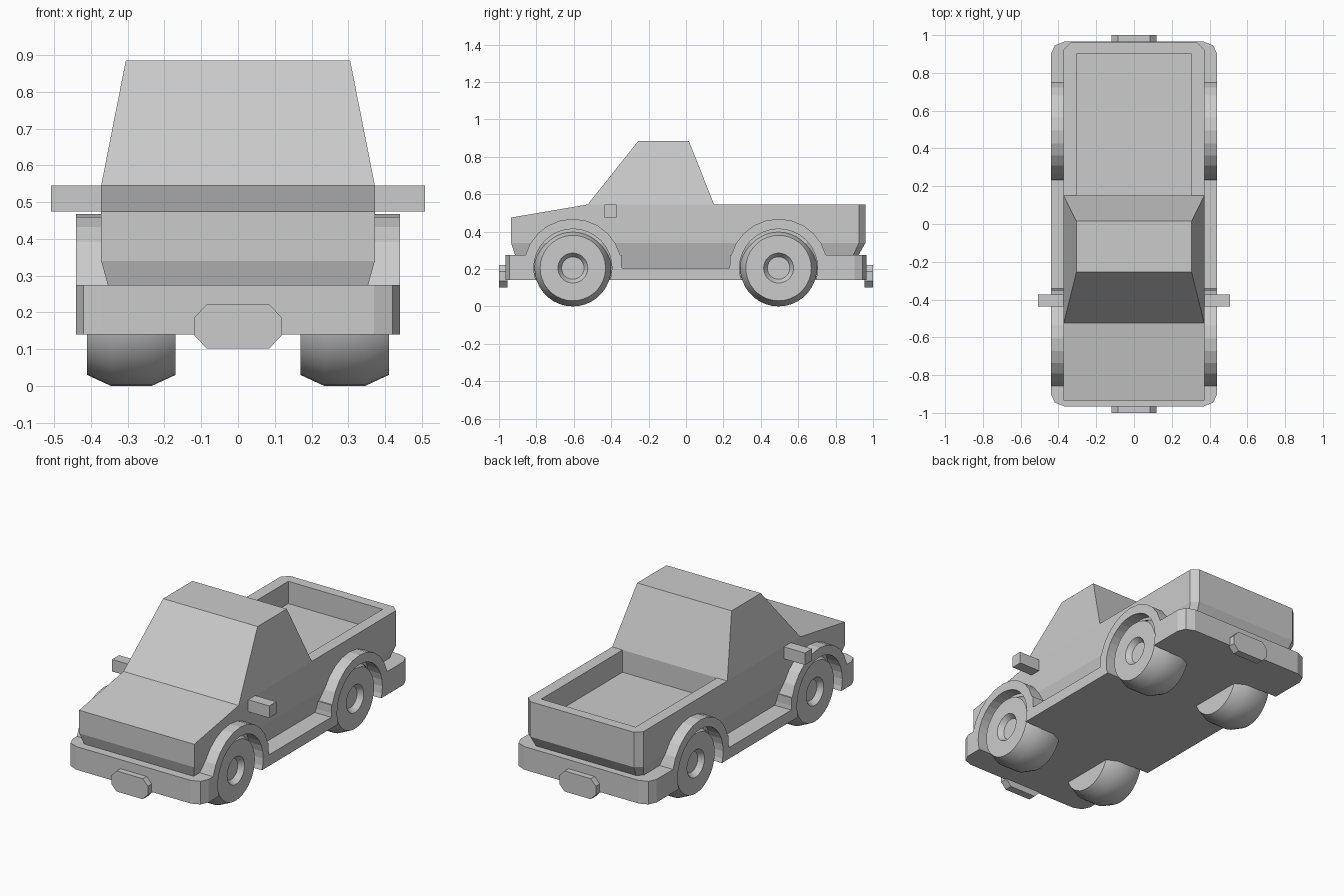
import bpy, bmesh
from math import sin, cos, pi, radians

if "Cube" in bpy.data.objects:
    bpy.data.objects.remove(bpy.data.objects["Cube"])

grey = bpy.data.materials.new("plain_grey")
grey.use_nodes = True
grey.diffuse_color = (0.6, 0.6, 0.6, 1)
grey.node_tree.nodes["Principled BSDF"].inputs["Base Color"].default_value = (0.6, 0.6, 0.6, 1)


def finish(name, bm):
    """Turn a bmesh into a named grey object."""
    bmesh.ops.recalc_face_normals(bm, faces=bm.faces)
    mesh = bpy.data.meshes.new(name)
    bm.to_mesh(mesh)
    bm.free()
    mesh.materials.append(grey)
    obj = bpy.data.objects.new(name, mesh)
    bpy.context.collection.objects.link(obj)
    return obj


def hull(name, half_points):
    """Convex solid from points on one side, mirrored across x = 0."""
    bm = bmesh.new()
    for x, y, z in half_points:
        for side in (-1, 1):
            bm.verts.new((side * x, y, z))
    result = bmesh.ops.convex_hull(bm, input=bm.verts)
    loose = {g for g in result["geom_interior"] if isinstance(g, bmesh.types.BMVert)}
    bmesh.ops.delete(bm, geom=list(loose), context="VERTS")
    bmesh.ops.dissolve_limit(bm, angle_limit=radians(1), verts=bm.verts, edges=bm.edges)
    return finish(name, bm)


def prism(name, outline, offset):
    """Extrude a closed outline of 3D points by an offset vector."""
    bm = bmesh.new()
    face = bm.faces.new([bm.verts.new(p) for p in outline])
    new = bmesh.ops.extrude_face_region(bm, geom=[face])["geom"]
    bmesh.ops.translate(bm, vec=offset, verts=[v for v in new if isinstance(v, bmesh.types.BMVert)])
    return finish(name, bm)


def box(name, x0, x1, y0, y1, z0, z1):
    return prism(name, [(x0, y0, z0), (x1, y0, z0), (x1, y1, z0), (x0, y1, z0)], (0, 0, z1 - z0))


def arc(cy, cz, radius, steps, start=0, end=pi):
    span = [start + (end - start) * i / steps for i in range(steps + 1)]
    return [(cy + radius * cos(a), cz + radius * sin(a)) for a in span]


def cut(target, cutter):
    cutter.hide_render = True
    mod = target.modifiers.new("cut", "BOOLEAN")
    mod.operation, mod.solver, mod.object = "DIFFERENCE", "EXACT", cutter
    bpy.context.view_layer.objects.active = target
    bpy.ops.object.modifier_apply(modifier=mod.name)
    bpy.data.objects.remove(cutter)


AXLES = {"front": -0.605, "rear": 0.495}
HUB_Z = 0.205
WIDE, BODY = 0.44, 0.372

# Upper body: hood, sides and bevelled tail, tapering in below the waist
body = hull("body", [
    (BODY, -0.935, 0.475), (BODY, -0.525, 0.545), (BODY, -0.935, 0.34),
    (BODY, 0.925, 0.545), (0.335, 0.96, 0.545),
    (BODY, 0.925, 0.34), (0.335, 0.96, 0.34),
    (0.333, -0.89, 0.2), (0.333, 0.86, 0.2), (0.31, 0.88, 0.2)])

# Open cargo bed
cut(body, box("bed_cutter", -0.305, 0.305, 0.15, 0.9, 0.415, 0.7))

# Cabin
hull("cabin", [(BODY, -0.525, 0.545), (BODY, 0.15, 0.545),
               (0.305, -0.255, 0.885), (0.305, 0.015, 0.885)])

# Chassis with rounded bumper ends
corner = [(WIDE, 0.9), (0.42, 0.945), (0.37, 0.965)]
plan = corner + [(-x, y) for x, y in reversed(corner)]
plan += [(-x, -y) for x, y in plan]
chassis = prism("chassis", [(x, y, 0.14) for x, y in plan], (0, 0, 0.135))
for side in (-1, 1):
    # lowered sill between the wheels
    inner, outer = sorted((side * 0.32, side * 0.5))
    cut(chassis, box("sill_cutter", inner, outer, -0.345, 0.235, 0.205, 0.4))
    for cy in AXLES.values():
        ring = arc(cy, HUB_Z, 0.209, 32, 0, 2 * pi)[:-1]
        cut(chassis, prism("well_cutter", [(side * 0.33, y, z) for y, z in ring], (side * 0.2, 0, 0)))


def wheel(name, x, y, side):
    """Lathe of a chamfered tyre with a dished hub on the outside."""
    profile = [(0.09, 0), (0.09, 0.06), (0.12, 0.08), (0.12, 0.175), (0.055, HUB_Z),
               (-0.055, HUB_Z), (-0.12, 0.175), (-0.12, 0)]
    bm = bmesh.new()
    verts = [bm.verts.new((x + side * dx, y, HUB_Z + r)) for dx, r in profile]
    edges = [bm.edges.new(pair) for pair in zip(verts, verts[1:])]
    bmesh.ops.spin(bm, geom=verts + edges, cent=(x, y, HUB_Z), axis=(1, 0, 0),
                   angle=2 * pi, steps=36, use_duplicate=False)
    bmesh.ops.remove_doubles(bm, verts=bm.verts, dist=0.0005)
    obj = finish(name, bm)
    bpy.ops.object.select_all(action="DESELECT")
    obj.select_set(True)
    bpy.context.view_layer.objects.active = obj
    bpy.ops.object.shade_smooth_by_angle(angle=radians(30))


for side, label in ((1, "left"), (-1, "right")):
    for end, cy in AXLES.items():
        # Wheel and the arch flare over it
        wheel(f"{end}_{label}_wheel", side * 0.29, cy, side)
        rim = arc(cy, HUB_Z, 0.263, 12)
        opening = arc(cy, HUB_Z, 0.209, 16)
        band = [(cy + 0.263, 0.15)] + rim + [(cy - 0.263, 0.15), (cy - 0.209, 0.15)]
        band += opening[::-1] + [(cy + 0.209, 0.15)]
        prism(f"{end}_{label}_arch", [(side * 0.33, y, z) for y, z in band],
              (side * (WIDE - 0.33), 0, 0))
    # Side mirror
    x0, x1 = sorted((side * 0.35, side * 0.508))
    box(f"{label}_mirror", x0, x1, -0.437, -0.372, 0.475, 0.545)

# Eight-sided plates on both bumpers
half = [(0.085, 0.102), (0.118, 0.137), (0.118, 0.187), (0.085, 0.222)]
octagon = half + [(-x, z) for x, z in reversed(half)]
for side, label in ((-1, "front"), (1, "rear")):
    prism(f"{label}_plate", [(x, side * 0.955, z) for x, z in octagon], (0, side * 0.045, 0))
